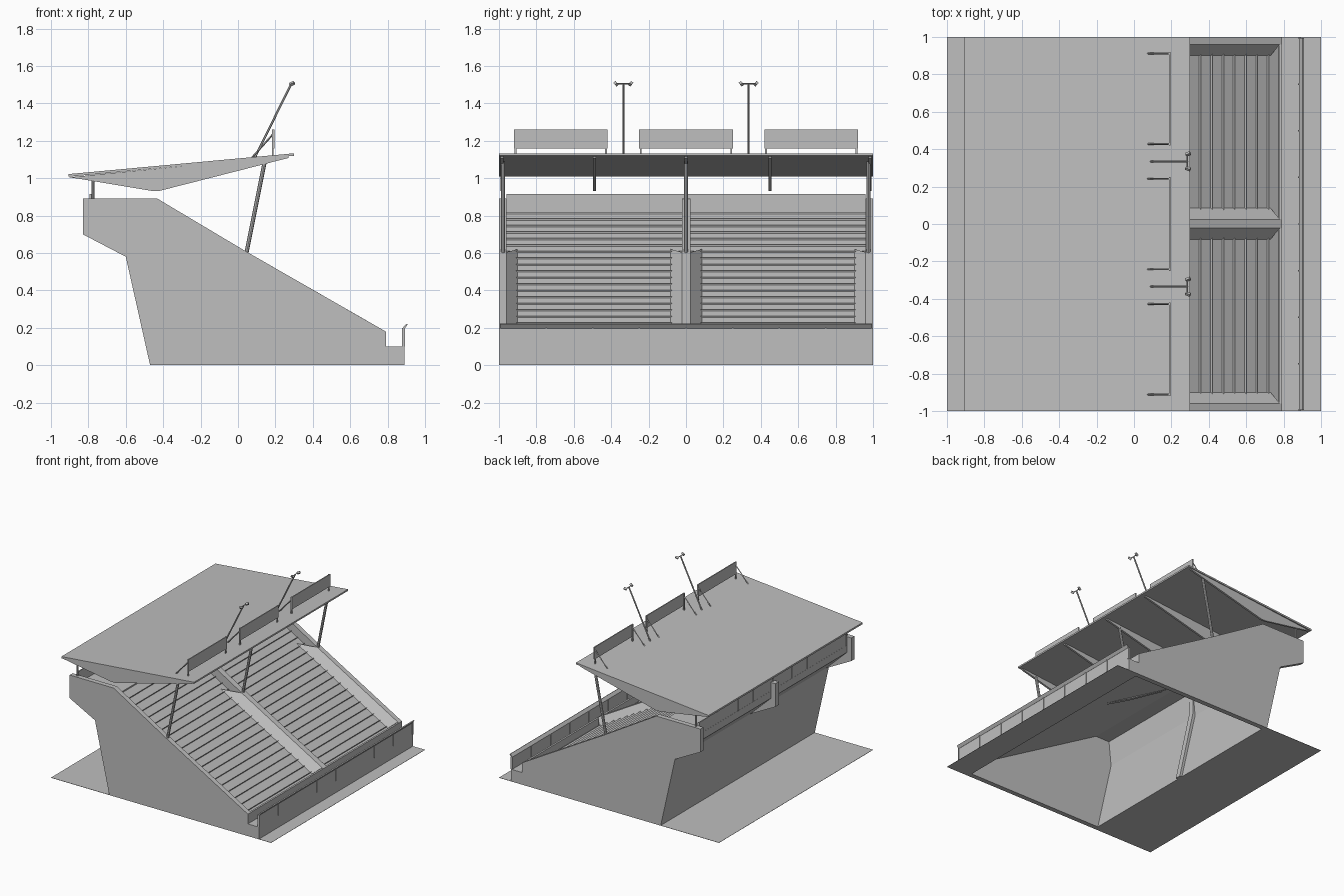
import bpy
import bmesh
from mathutils import Vector

cube = bpy.data.objects.get("Cube")
if cube:
    bpy.data.objects.remove(cube, do_unlink=True)

concrete = bpy.data.materials.new("light_grey")
concrete.use_nodes = True
GREY = (0.52, 0.52, 0.52, 1)
concrete.diffuse_color = GREY
concrete.node_tree.nodes["Principled BSDF"].inputs["Base Color"].default_value = GREY


def finish(name, bm):
    bmesh.ops.recalc_face_normals(bm, faces=bm.faces)
    mesh = bpy.data.meshes.new(name)
    bm.to_mesh(mesh)
    bm.free()
    mesh.materials.append(concrete)
    obj = bpy.data.objects.new(name, mesh)
    bpy.context.collection.objects.link(obj)
    return obj


def prism(name, profile, y0, y1):
    """Extrude an x-z profile along y."""
    bm = bmesh.new()
    face = bm.faces.new([bm.verts.new((x, y0, z)) for x, z in profile])
    ext = bmesh.ops.extrude_face_region(bm, geom=[face])["geom"]
    verts = [v for v in ext if isinstance(v, bmesh.types.BMVert)]
    bmesh.ops.translate(bm, verts=verts, vec=(0, y1 - y0, 0))
    return finish(name, bm)


def box(name, x0, x1, y0, y1, z0, z1):
    return prism(name, [(x0, z0), (x1, z0), (x1, z1), (x0, z1)], y0, y1)


def bar(name, a, b, width, sides=4):
    """Straight bar between two points."""
    a, b = Vector(a), Vector(b)
    bm = bmesh.new()
    bmesh.ops.create_cone(bm, cap_ends=True, segments=sides, radius1=width / 2,
                          radius2=width / 2, depth=(b - a).length)
    turn = (b - a).to_track_quat("Z", "Y").to_matrix().to_4x4()
    turn.translation = (a + b) / 2
    bmesh.ops.transform(bm, matrix=turn, verts=bm.verts)
    return finish(name, bm)


def hull(name, points):
    bm = bmesh.new()
    for p in points:
        bm.verts.new(p)
    bmesh.ops.convex_hull(bm, input=bm.verts)
    return finish(name, bm)


def slope(x):
    return 0.61 - 0.573 * (x - 0.04)


def floor(x):
    return slope(x) - 0.07


# Ground strips behind and in front of the hollow stand
for name, x0, x1 in (("rear_ground", -1, -0.47), ("front_ground", 0.89, 1)):
    box(name, x0, x1, -1, 1, 0, 0.002)

# End walls
WALL = [(-0.47, 0), (0.89, 0), (0.89, 0.1), (0.79, 0.1), (0.79, 0.18), (0.04, 0.61),
        (-0.43, 0.89), (-0.83, 0.89), (-0.83, 0.7), (-0.6, 0.58)]
for name, y0, y1 in (("right_end_wall", -1, -0.96), ("left_end_wall", 0.96, 1)):
    prism(name, WALL, y0, y1)

# Centre wall above the seats, and its rear fin and inner rib
prism("centre_wall", [(0.79, 0.1), (0.79, 0.18), (0.04, 0.61), (-0.43, 0.89),
                      (-0.43, 0.78), (0.04, 0.5)], -0.022, 0.025)
prism("centre_fin", [(-0.47, 0), (-0.43, 0), (-0.56, 0.6), (-0.56, 0.89), (-0.83, 0.89),
                     (-0.83, 0.7), (-0.6, 0.58)], -0.022, 0.025)

# Back wall and cantilevered concourse
prism("back_wall", [(-0.47, 0), (-0.45, 0), (-0.58, 0.58), (-0.6, 0.58)], -0.96, 0.96)
prism("concourse", [(-0.6, 0.58), (-0.58, 0.58), (-0.56, 0.78), (-0.43, 0.78),
                    (-0.43, 0.82), (-0.79, 0.82), (-0.79, 0.76)], -0.96, 0.96)

# Stepped seating bank with overhanging lips
ROWS = 20
START, END = -0.43, 0.78
pitch = (END - START) / ROWS
bank = []
for i in range(ROWS):
    x = START + i * pitch
    bank += [(x, floor(x)), (x + pitch * 0.87, floor(x + pitch) + 0.001),
             (x + pitch * 1.04, floor(x + pitch) + 0.009)]
bank += [(END, floor(END)), (END, floor(END) - 0.03), (START, floor(START) - 0.03)]
prism("seating_bank", bank, -0.96, 0.96)

# Sloped kerbs along both sides of the lower bays
for name, outer, inner in (("far_left_kerb", 0.96, 0.9), ("centre_left_kerb", 0.025, 0.085),
                           ("far_right_kerb", -0.96, -0.9), ("centre_right_kerb", -0.022, -0.082)):
    hull(name, [(0.05, outer, slope(0.05)), (-0.02, outer, floor(-0.02)),
                (-0.1, inner, floor(-0.1)), (0.78, outer, slope(0.78)),
                (0.78, outer, floor(0.78)), (0.73, inner, floor(0.73))])

# Front ledge and riser
box("front_ledge", 0.79, 0.89, -0.96, 0.96, 0, 0.1)
box("front_riser", 0.775, 0.79, -0.96, 0.96, 0.08, 0.18)


# Panelled barriers at the front and rear
def barrier(name, x, z0, z1, seams, reach):
    for i, (y0, y1) in enumerate(zip(seams, seams[1:])):
        box(f"{name}_panel_{i}", x - 0.004, x + 0.004, y0 + 0.002, y1 - 0.002, z0, z1)
    for i, y in enumerate(seams):
        box(f"{name}_post_{i}", x - 0.008, x + 0.008, y - 0.004, y + 0.004, z0, z1)
    if reach:
        prism(f"{name}_rail", [(x - 0.005, z1), (x + 0.005, z1 - 0.004),
                               (x + reach, z1 + 0.018), (x + reach - 0.008, z1 + 0.022)],
              seams[0], seams[-1])


barrier("front_barrier", 0.886, 0.1, 0.2, [-0.995 + i * 0.24875 for i in range(9)], 0.022)
barrier("rear_barrier", -0.785, 0.82, 0.915,
        [-0.955, -0.75, -0.45, -0.25, 0, 0.25, 0.45, 0.73, 0.955], 0)

# Roof slab and triangular ribs
prism("roof_slab", [(-0.905, 1.008), (0.3, 1.12), (0.3, 1.133), (-0.905, 1.022)], -1, 1)
for i, y in enumerate((-0.985, -0.49, 0, 0.45, 0.985)):
    prism(f"roof_rib_{i}", [(-0.9, 1.005), (-0.46, 0.932), (-0.42, 0.932),
                            (0.27, 1.108), (0.27, 1.12)], y - 0.008, y + 0.008)

# Leaning front columns and short rear columns
for i, y in enumerate((-0.978, 0, 0.975)):
    bar(f"front_column_{i}", (0.045, y, 0.6), (0.143, y, 1.09), 0.022, 8)
    bar(f"rear_column_{i}", (-0.775, y, 0.88), (-0.775, y, 1.0), 0.016, 8)

# Blank boards on the roof edge with posts and back braces
for i, (y0, y1) in enumerate(((-0.92, -0.42), (-0.25, 0.25), (0.42, 0.92))):
    box(f"roof_board_{i}", 0.187, 0.195, y0, y1, 1.16, 1.26)
    for side, y in (("right", y0 + 0.008), ("left", y1 - 0.008)):
        box(f"board_post_{i}_{side}", 0.183, 0.191, y - 0.005, y + 0.005, 1.115, 1.26)
        bar(f"board_brace_{i}_{side}", (0.07, y, 1.105), (0.187, y, 1.235), 0.01)

# Leaning floodlight masts with twin lamps
for side, y in (("right", -0.335), ("left", 0.335)):
    bar(f"{side}_mast", (0.09, y, 1.11), (0.285, y, 1.505), 0.012, 6)
    bar(f"{side}_mast_crossbar", (0.285, y - 0.045, 1.505), (0.285, y + 0.045, 1.505), 0.008)
    for end, step in (("right", -0.035), ("left", 0.035)):
        bar(f"{side}_mast_{end}_lamp", (0.278, y + step, 1.5), (0.3, y + step * 1.25, 1.51), 0.022)
